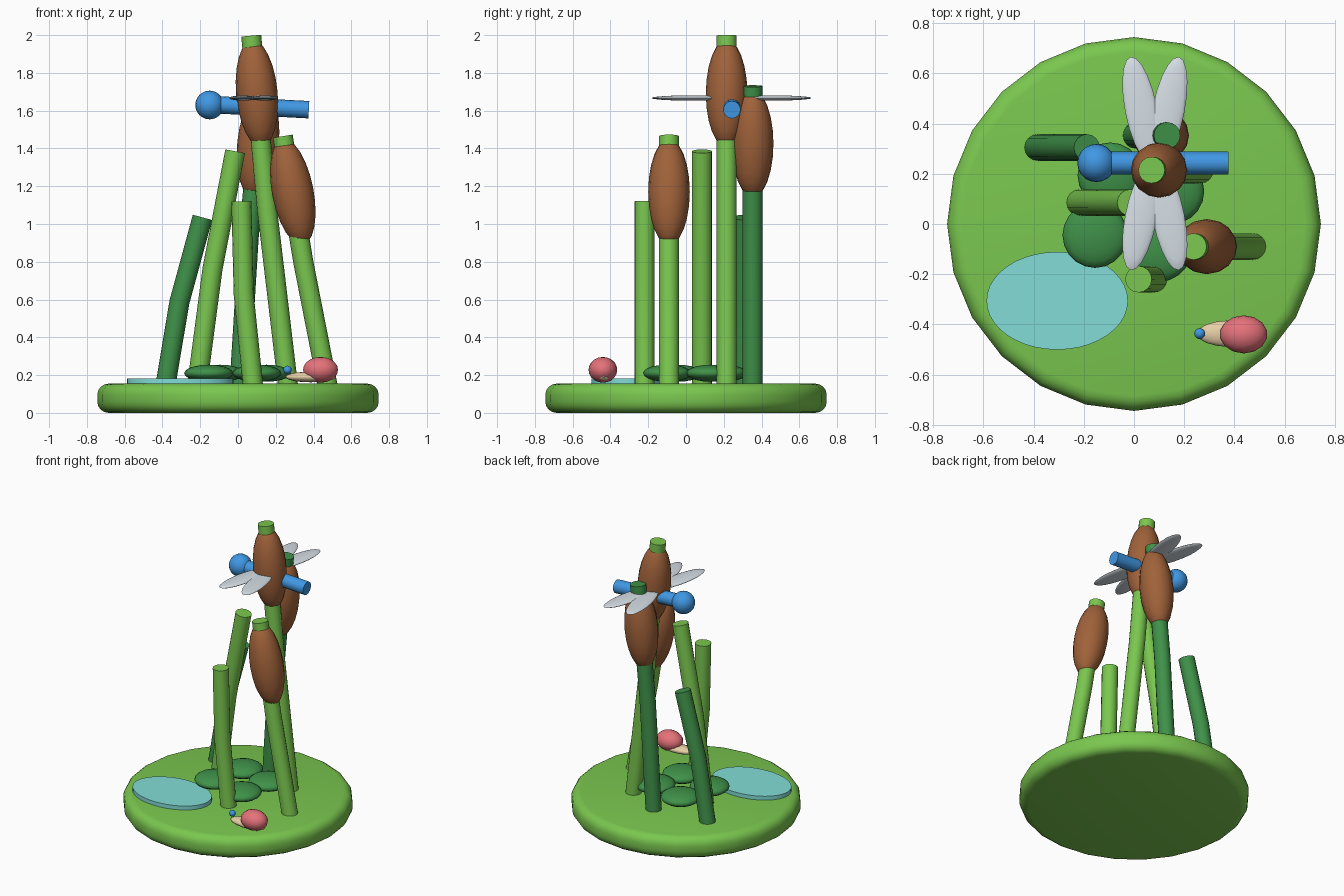
import bpy, bmesh, math
from mathutils import Vector, Matrix

if "Cube" in bpy.data.objects:
    bpy.data.objects.remove(bpy.data.objects["Cube"])


def material(name, hex_code):
    rgb = [int(hex_code[i:i + 2], 16) / 255 for i in (0, 2, 4)]
    lin = [c / 12.92 if c <= 0.04045 else ((c + 0.055) / 1.055) ** 2.4 for c in rgb]
    m = bpy.data.materials.new(name)
    m.diffuse_color = (*lin, 1)
    m.use_nodes = True
    m.node_tree.nodes["Principled BSDF"].inputs["Base Color"].default_value = m.diffuse_color
    return m


GRASS = material("grass_green", "7AC74F")
DARK = material("dark_green", "3F9149")
BROWN = material("reed_brown", "A0623A")
BLUE = material("bright_blue", "4098E4")
WING = material("pale_grey", "D6DFE6")
WATER = material("water_teal", "82DCD6")
PINK = material("shell_pink", "E5727A")
CREAM = material("cream", "ECD3AA")


def finish(name, bm, mat, matrix=Matrix(), angle=40):
    bmesh.ops.recalc_face_normals(bm, faces=bm.faces)
    mesh = bpy.data.meshes.new(name)
    bm.to_mesh(mesh)
    bm.free()
    mesh.transform(matrix)
    mesh.materials.append(mat)
    ob = bpy.data.objects.new(name, mesh)
    bpy.context.collection.objects.link(ob)
    bpy.ops.object.select_all(action='DESELECT')
    ob.select_set(True)
    bpy.context.view_layer.objects.active = ob
    bpy.ops.object.shade_smooth_by_angle(angle=math.radians(angle))
    return ob


def ellipsoid(name, center, radii, mat, rot=Matrix(), seg=16, rings=10):
    bm = bmesh.new()
    bmesh.ops.create_uvsphere(bm, u_segments=seg, v_segments=rings, radius=1)
    return finish(name, bm, mat,
                  Matrix.Translation(center) @ rot @ Matrix.Diagonal((*radii, 1)), 60)


def tube(name, points, radius, mat, seg=16):
    """Capped round tube along a short path lying in the xz plane."""
    pts = [Vector(p) for p in points]
    bm = bmesh.new()
    rings = []
    for i, p in enumerate(pts):
        t = (pts[min(i + 1, len(pts) - 1)] - pts[max(i - 1, 0)]).normalized()
        side = Vector((0, 1, 0))
        other = t.cross(side)
        rings.append([bm.verts.new(p + radius * (math.cos(a) * side + math.sin(a) * other))
                      for a in (2 * math.pi * k / seg for k in range(seg))])
    for r0, r1 in zip(rings, rings[1:]):
        for k in range(seg):
            n = (k + 1) % seg
            bm.faces.new((r0[k], r0[n], r1[n], r1[k]))
    bm.faces.new(rings[0])
    bm.faces.new(rings[-1])
    return finish(name, bm, mat)


# Rounded grassy base, turned from a profile
bm = bmesh.new()
H, R, B = 0.155, 0.745, 0.06
prof = [(0, 0)]
for z0, start in ((B, -90), (H - B, 0)):
    for k in range(5):
        a = math.radians(start + 22.5 * k)
        prof.append((R - B + B * math.cos(a), z0 + B * math.sin(a)))
prof.append((0, H))
vs = [bm.verts.new((r, 0, z)) for r, z in prof]
es = [bm.edges.new(e) for e in zip(vs, vs[1:])]
bmesh.ops.spin(bm, geom=vs + es, cent=(0, 0, 0), axis=(0, 0, 1),
               angle=2 * math.pi, steps=24)
bmesh.ops.remove_doubles(bm, verts=bm.verts, dist=1e-4)
finish("grass_base", bm, GRASS)

# Oval pond
bm = bmesh.new()
bmesh.ops.create_cone(bm, cap_ends=True, segments=40, radius1=1, radius2=1, depth=1)
finish("pond", bm, WATER, Matrix.Translation((-0.306, -0.306, 0.166))
       @ Matrix.Diagonal((0.282, 0.195, 0.034, 1)))

# Bent reed stalks: y, bottom x, middle x, top x, top z, material
reeds = [
    (-0.09, 0.475, 0.345, 0.237, 1.465, GRASS),
    (-0.22, 0.08, 0.03, 0.018, 1.12, GRASS),
    (0.085, -0.217, -0.135, -0.015, 1.385, GRASS),
    (0.215, 0.265, 0.155, 0.07, 1.997, GRASS),
    (0.353, 0.008, 0.057, 0.132, 1.73, DARK),
    (0.305, -0.385, -0.31, -0.188, 1.035, DARK),
]
for i, (y, x0, x1, x2, top, mat) in enumerate(reeds):
    tube(f"reed_stalk_{i + 1}",
         [(x0, y, 0.14), (x1, y, (0.14 + top) / 2), (x2, y, top)], 0.053, mat)

# Brown seed heads: centre and sideways lean
heads = [((0.29, -0.09, 1.17), -0.19), ((0.10, 0.215, 1.69), -0.09),
         ((0.106, 0.353, 1.425), 0.10)]
for i, (c, lean) in enumerate(heads):
    ellipsoid(f"seed_head_{i + 1}", c, (0.11, 0.11, 0.285), BROWN,
              Matrix.Rotation(lean, 4, 'Y'), 16, 12)

# Low leafy mounds around the stalks
for i, (x, y) in enumerate([(-0.155, -0.045), (0.10, -0.10), (0.15, 0.13), (-0.095, 0.195)]):
    ellipsoid(f"leaf_mound_{i + 1}", (x, y, 0.21), (0.13, 0.13, 0.045), DARK, seg=20)

# Dragonfly: body, head, two mirrored pairs of wings
tube("dragonfly_body", [(-0.15, 0.243, 1.633), (0.375, 0.243, 1.605)], 0.046, BLUE)
ellipsoid("dragonfly_head", (-0.15, 0.243, 1.63), (0.076,) * 3, BLUE, seg=20, rings=12)
for sx in (-1, 1):
    for sy in (-1, 1):
        ellipsoid(f"wing_{'left' if sx < 0 else 'right'}_{'front' if sy < 0 else 'back'}",
                  (0.083 + sx * 0.055, 0.241 + sy * 0.215, 1.667),
                  (0.064, 0.214, 0.014), WING,
                  Matrix.Rotation(-sx * sy * math.radians(11), 4, 'Z'), 20)

# Snail: body, shell, eye
ellipsoid("snail_body", (0.385, -0.437, 0.19), (0.135, 0.053, 0.028), CREAM)
ellipsoid("snail_shell", (0.437, -0.44, 0.228), (0.095, 0.076, 0.068), PINK, seg=14)
ellipsoid("snail_eye", (0.262, -0.437, 0.228), (0.022,) * 3, BLUE, seg=12, rings=8)
